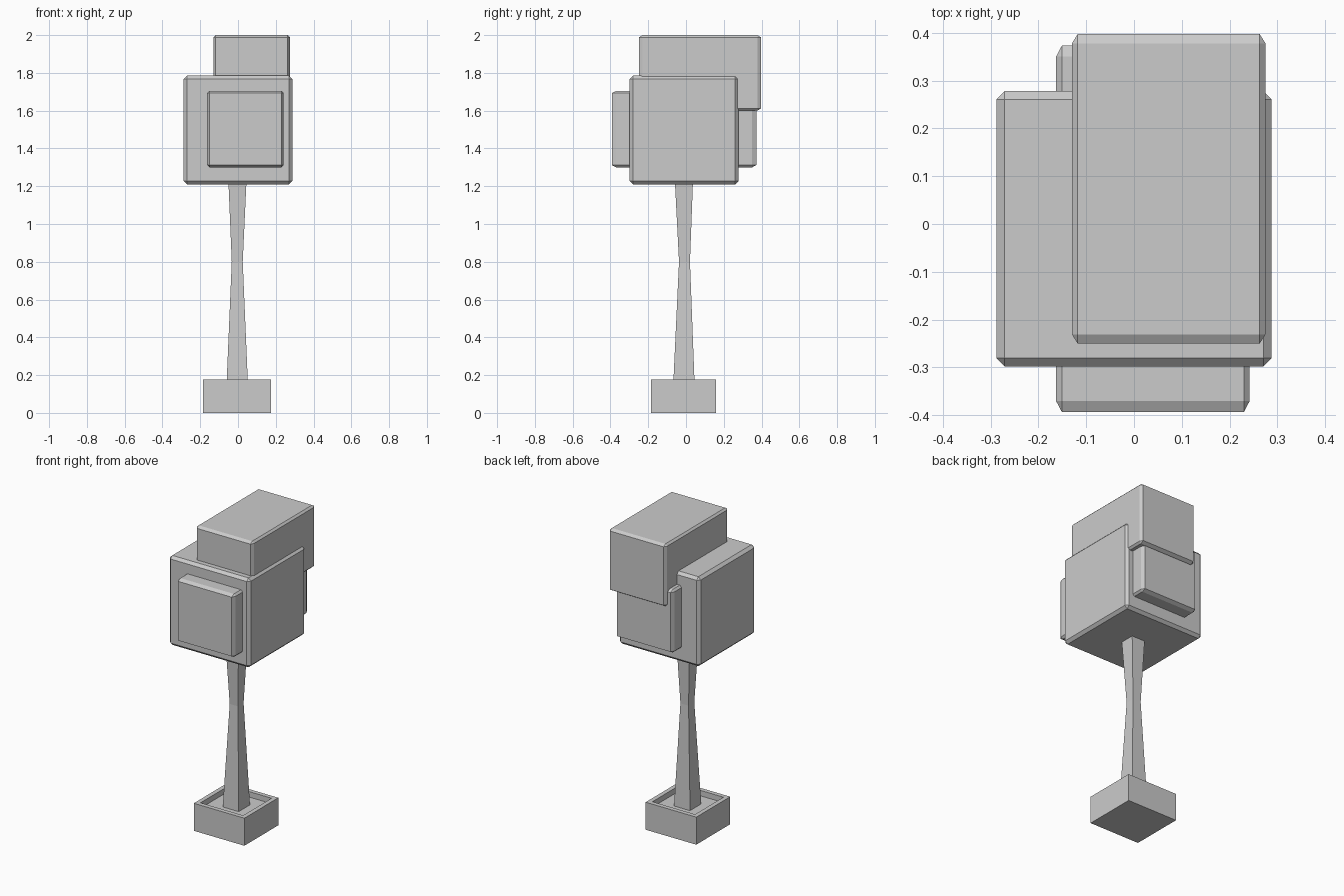
import bpy, bmesh

cube = bpy.data.objects.get("Cube")
if cube:
    bpy.data.objects.remove(cube, do_unlink=True)

# One plain grey for everything
GREY = (0.6, 0.6, 0.6, 1)
grey = bpy.data.materials.new("plain_grey")
grey.use_nodes = True
grey.diffuse_color = GREY
grey.node_tree.nodes["Principled BSDF"].inputs["Base Color"].default_value = GREY


def finish(name, bm):
    bmesh.ops.recalc_face_normals(bm, faces=bm.faces)
    mesh = bpy.data.meshes.new(name)
    bm.to_mesh(mesh)
    bm.free()
    mesh.materials.append(grey)
    obj = bpy.data.objects.new(name, mesh)
    bpy.context.collection.objects.link(obj)
    return obj


def box(name, x, y, z, chamfer=0, rim=0, depth=0):
    """Box between ranges; chamfer is relative to each side, rim sinks the top."""
    bm = bmesh.new()
    bmesh.ops.create_cube(bm, size=1)
    if chamfer:
        bmesh.ops.bevel(bm, geom=bm.edges[:], offset=chamfer, segments=1,
                        affect='EDGES')
    spans = (x, y, z)
    for v in bm.verts:
        v.co = [lo + (c + 0.5) * (hi - lo) for c, (lo, hi) in zip(v.co, spans)]
    if rim:
        bm.normal_update()
        top = max(bm.faces, key=lambda f: f.calc_center_median().z)
        bmesh.ops.inset_region(bm, faces=[top], thickness=rim)
        walls = bmesh.ops.extrude_discrete_faces(bm, faces=[top])["faces"]
        for v in walls[0].verts:
            v.co.z -= depth
    return finish(name, bm)


def trunk(name, sections):
    """Square column through (z, centre x, centre y, half width) sections."""
    bm = bmesh.new()
    rings = []
    for z, cx, cy, h in sections:
        rings.append([bm.verts.new((cx + sx * h, cy + sy * h, z))
                      for sx, sy in ((-1, -1), (1, -1), (1, 1), (-1, 1))])
    for a, b in zip(rings, rings[1:]):
        for i in range(4):
            j = (i + 1) % 4
            bm.faces.new((a[i], a[j], b[j], b[i]))
    bm.faces.new(rings[0])
    bm.faces.new(rings[-1])
    return finish(name, bm)


# Planter with sunken soil, and the waisted trunk
box("planter", (-0.185, 0.175), (-0.185, 0.16), (0, 0.177), rim=0.04, depth=0.035)
trunk("trunk", [(0.14, -0.004, -0.011, 0.057),
                (0.8, -0.004, -0.008, 0.029),
                (1.23, -0.003, -0.011, 0.048)])

# Foliage blocks
box("foliage_main", (-0.288, 0.288), (-0.298, 0.278), (1.21, 1.785), chamfer=0.03)
box("foliage_long", (-0.163, 0.242), (-0.393, 0.373), (1.3, 1.705), chamfer=0.03)
box("foliage_top", (-0.13, 0.275), (-0.25, 0.397), (1.6, 2.0), chamfer=0.03)
